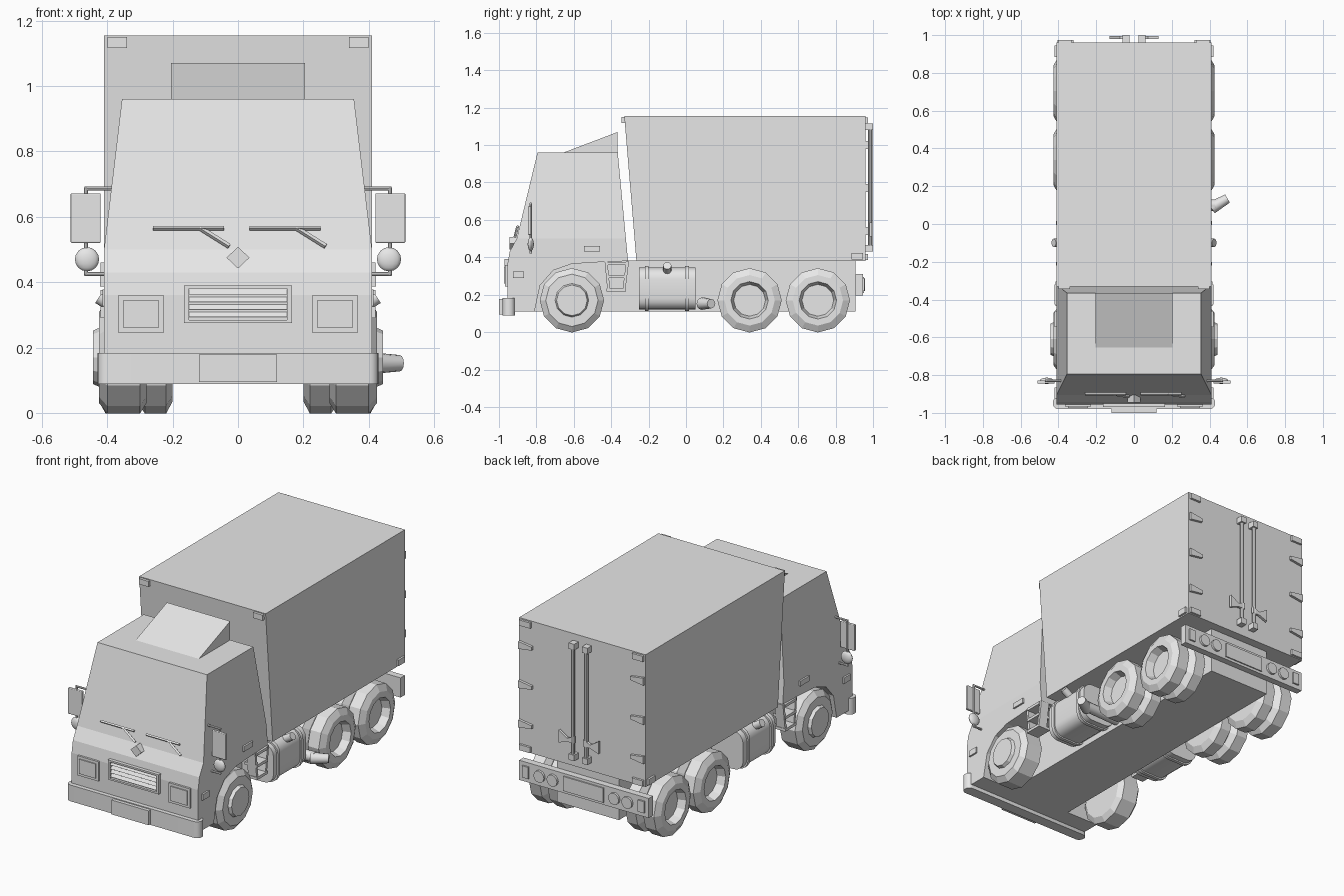
import bpy, bmesh, math
from mathutils import Vector, Matrix

cube = bpy.data.objects.get("Cube")
if cube:
    bpy.data.objects.remove(cube, do_unlink=True)

grey = bpy.data.materials.new("plain_grey")
grey.use_nodes = True
grey.diffuse_color = (0.8, 0.8, 0.8, 1)
grey.node_tree.nodes["Principled BSDF"].inputs["Base Color"].default_value = (0.8, 0.8, 0.8, 1)


def finish(bm, name, both=False, smooth=False):
    """Turn bm into an object; with both, add its mirror image on the other side."""
    for side in ((1, -1) if both else (1,)):
        part = bm.copy()
        for v in part.verts:
            v.co.x *= side
        bmesh.ops.recalc_face_normals(part, faces=part.faces)
        for f in part.faces:
            f.smooth = smooth
        full = name if not both else ("left_" if side > 0 else "right_") + name
        mesh = bpy.data.meshes.new(full)
        part.to_mesh(mesh)
        part.free()
        mesh.materials.append(grey)
        if smooth:
            mesh.set_sharp_from_angle(angle=math.radians(40))
        bpy.context.collection.objects.link(bpy.data.objects.new(full, mesh))
    bm.free()


def box(name, x, y, z, both=False, bevel=0, axis=None, smooth=False):
    """Box from three ranges; bevels only the edges along axis if one is given."""
    bm = bmesh.new()
    bmesh.ops.create_cube(bm, size=1)
    for v in bm.verts:
        v.co = [r[0] if c < 0 else r[1] for c, r in zip(v.co, (x, y, z))]
    if bevel:
        edges = [e for e in bm.edges if axis is None
                 or abs((e.verts[0].co - e.verts[1].co).normalized()[axis]) > 0.9]
        bmesh.ops.bevel(bm, geom=edges, offset=bevel, segments=4, profile=0.5, affect='EDGES')
    finish(bm, name, both, smooth)


def prism_mesh(points, axis, a, b):
    """Profile in (y, z) extruded along x, or in (x, z) extruded along y."""
    bm = bmesh.new()
    place = (lambda p, t: (t, p[0], p[1])) if axis == 'X' else (lambda p, t: (p[0], t, p[1]))
    face = bm.faces.new([bm.verts.new(place(p, a)) for p in points])
    moved = bmesh.ops.extrude_face_region(bm, geom=[face])["geom"]
    shift = Vector(place((0, 0), b - a))
    bmesh.ops.translate(bm, vec=shift, verts=[g for g in moved if isinstance(g, bmesh.types.BMVert)])
    return bm


def prism(name, points, axis, a, b, both=False):
    finish(prism_mesh(points, axis, a, b), name, both)


def rod(name, start, end, radius, both=False, sides=8, tip=None):
    a, b = Vector(start), Vector(end)
    turn = (b - a).to_track_quat('Z', 'Y').to_matrix().to_4x4()
    bm = bmesh.new()
    bmesh.ops.create_cone(bm, cap_ends=True, segments=sides, radius1=radius,
                          radius2=radius if tip is None else tip, depth=(b - a).length,
                          matrix=Matrix.Translation((a + b) / 2) @ turn)
    finish(bm, name, both, smooth=sides > 8)


def wheel(name, profile, y):
    """Lathe an (x, radius) profile around the axle."""
    bm = bmesh.new()
    verts = [bm.verts.new((x, y, 0.17 + r)) for x, r in profile]
    edges = [bm.edges.new(pair) for pair in zip(verts, verts[1:])]
    bmesh.ops.spin(bm, geom=verts + edges, cent=(0, y, 0.17), axis=(1, 0, 0),
                   angle=math.tau, steps=12, use_merge=False)
    bmesh.ops.remove_doubles(bm, verts=bm.verts, dist=0.0005)
    finish(bm, name, both=True)


# Cab with wheel arches, narrowing above the waist
WAIST, ROOF = 0.5, 0.96
cab = prism_mesh([(-0.955, 0.11), (-0.955, 0.36), (-0.943, 0.43), (-0.905, WAIST), (-0.794, ROOF),
                  (-0.365, ROOF), (-0.31, 0.38), (-0.45, 0.375), (-0.61, 0.365), (-0.71, 0.33),
                  (-0.78, 0.25), (-0.81, 0.11)], 'X', -0.41, 0.41)
bmesh.ops.bisect_plane(cab, geom=cab.verts[:] + cab.edges[:] + cab.faces[:],
                       plane_co=(0, 0, WAIST), plane_no=(0, 0, 1))
for v in cab.verts:
    v.co.x *= 1 - 0.134 * max(0, v.co.z - WAIST) / (ROOF - WAIST)
finish(cab, "cab")
prism("roof_deflector", [(-0.66, 0.958), (-0.365, 1.07), (-0.365, 0.958)], 'X', -0.205, 0.205)

# Chassis and cargo box
box("chassis", (-0.2, 0.2), (-0.93, 0.907), (0.11, 0.382))
prism("cargo_box", [(-0.265, 0.38), (-0.33, 1.155), (0.96, 1.155), (0.96, 0.38)], 'X', -0.41, 0.41)

# Front bumper and number plate
box("front_bumper", (-0.43, 0.43), (-0.98, -0.915), (0.088, 0.183), bevel=0.03, axis=2, smooth=True)
box("front_plate", (-0.12, 0.12), (-1.0, -0.97), (0.094, 0.178))

# Headlights and grille
box("headlight_frame", (0.228, 0.365), (-0.967, -0.95), (0.245, 0.36), both=True)
box("headlight_lens", (0.244, 0.35), (-0.973, -0.96), (0.26, 0.345), both=True)
for i, z in enumerate((0.275, 0.38)):
    box(f"grille_rail_{i}", (-0.165, 0.165), (-0.97, -0.94), (z, z + 0.01))
box("grille_post", (0.15, 0.165), (-0.97, -0.94), (0.275, 0.39), both=True)
for i in range(4):
    z = 0.293 + i * 0.023
    prism(f"grille_slat_{i}", [(-0.945, z), (-0.967, z), (-0.955, z + 0.016), (-0.94, z + 0.016)],
          'X', -0.15, 0.15)

# Diamond badge plate and wipers
prism("front_diamond", [(-0.035, 0.475), (0, 0.508), (0.035, 0.475), (0, 0.442)], 'Y', -0.945, -0.9)
for i, x in enumerate((-0.26, 0.035)):
    rod(f"wiper_blade_{i}", (x, -0.9, 0.565), (x + 0.217, -0.9, 0.565), 0.007, sides=4)
    rod(f"wiper_arm_{i}", (x + 0.145, -0.9, 0.565), (x + 0.233, -0.914, 0.51), 0.008, sides=4)

# Wing mirrors on bracket
for i, (z, inner) in enumerate(((0.687, 0.38), (0.425, 0.39))):
    rod(f"mirror_bracket_{i}", (inner, -0.83, z), (0.47, -0.83, z), 0.006, both=True)
rod("mirror_pole", (0.465, -0.83, 0.42), (0.465, -0.83, 0.69), 0.006, both=True)
box("wing_mirror", (0.42, 0.512), (-0.845, -0.828), (0.52, 0.672), both=True, bevel=0.004)
ball = bmesh.new()
bmesh.ops.create_uvsphere(ball, u_segments=16, v_segments=8, radius=0.037)
for v in ball.verts:
    v.co = Vector((0.462, -0.83, 0.47)) + Vector((v.co.x, v.co.y * 0.45, v.co.z))
finish(ball, "round_mirror", both=True, smooth=True)

# Door handle, side marker and cab step
box("door_handle", (0.4, 0.42), (-0.545, -0.46), (0.43, 0.46), both=True)
box("side_marker", (0.4, 0.42), (-0.925, -0.865), (0.29, 0.325), both=True)
for i, (low, high) in enumerate(((-0.42, -0.435), (-0.34, -0.32))):
    prism(f"step_upright_{i}", [(low, 0.22), (high, 0.378), (high + 0.015, 0.378), (low + 0.015, 0.22)],
          'X', 0.36, 0.415, both=True)
for i, z in enumerate((0.218, 0.29, 0.36)):
    box(f"step_tread_{i}", (0.34, 0.42), (-0.425, -0.32), (z, z + 0.016), both=True)

# Fuel tank, straps and cap
box("tank", (0.19, 0.405), (-0.25, 0.05), (0.12, 0.345), both=True, bevel=0.06, axis=1, smooth=True)
for i, y in enumerate((-0.21, 0.005)):
    box(f"tank_strap_{i}", (0.185, 0.413), (y - 0.01, y + 0.01), (0.112, 0.353),
        both=True, bevel=0.064, axis=1, smooth=True)
rod("tank_cap", (0.37, -0.1, 0.32), (0.425, -0.1, 0.355), 0.022, both=True, sides=12)

# Exhaust on the left
rod("exhaust_pipe", (0.2, 0.09, 0.155), (0.43, 0.1, 0.155), 0.03, sides=12)
rod("exhaust_tip", (0.41, 0.085, 0.152), (0.495, 0.135, 0.152), 0.033, sides=12, tip=0.025)

# Wheels: single in front, twin at the rear
wheel("front_wheel", [(0.28, 0), (0.28, 0.14), (0.3, 0.172), (0.4, 0.172), (0.425, 0.14),
                      (0.425, 0.09), (0.443, 0.082), (0.443, 0)], -0.61)
twin = [(0.2, 0), (0.2, 0.135), (0.22, 0.172), (0.285, 0.172), (0.31, 0.135), (0.335, 0.172),
        (0.405, 0.172), (0.426, 0.135), (0.426, 0.1), (0.38, 0.085), (0.38, 0)]
for axle, y in (("middle", 0.34), ("rear", 0.705)):
    wheel(axle + "_twin_wheel", twin, y)

# Rear bumper with lamps
box("rear_bumper", (-0.42, 0.42), (0.905, 0.945), (0.195, 0.31))
box("rear_plate", (-0.13, 0.13), (0.94, 0.952), (0.21, 0.295))
for i, x in enumerate((0.2, 0.285)):
    rod(f"rear_lamp_{i}", (x, 0.94, 0.253), (x, 0.958, 0.253), 0.034, both=True, sides=12)
box("rear_corner_lamp", (0.355, 0.395), (0.94, 0.955), (0.22, 0.288), both=True)

# Cargo doors: hinges, locking bars and handles
for i, z in enumerate((1.0, 0.77, 0.54)):
    prism(f"door_hinge_{i}", [(0.405, z - 0.022), (0.405, z + 0.022), (0.32, z + 0.01), (0.32, z - 0.01)],
          'Y', 0.955, 0.975, both=True)
rod("lock_bar", (0.043, 0.985, 0.43), (0.043, 0.985, 1.11), 0.011, both=True)
for i, z in enumerate((0.43, 1.08)):
    box(f"lock_bar_mount_{i}", (0.025, 0.061), (0.955, 1.0), (z, z + 0.035), both=True)
prism("lock_handle", [(0.03, 0.53), (0.03, 0.57), (0.075, 0.55), (0.13, 0.585), (0.13, 0.51), (0.075, 0.53)],
      'Y', 0.98, 0.995, both=True)

# Marker lamps on the cargo box corners
box("front_top_marker", (0.34, 0.4), (-0.345, -0.32), (1.117, 1.15), both=True)
for i, z in enumerate((1.115, 0.385)):
    box(f"rear_marker_{i}", (0.33, 0.4), (0.955, 0.973), (z, z + 0.033), both=True)
box("rear_side_marker", (0.405, 0.422), (0.885, 0.945), (0.387, 0.422), both=True)
